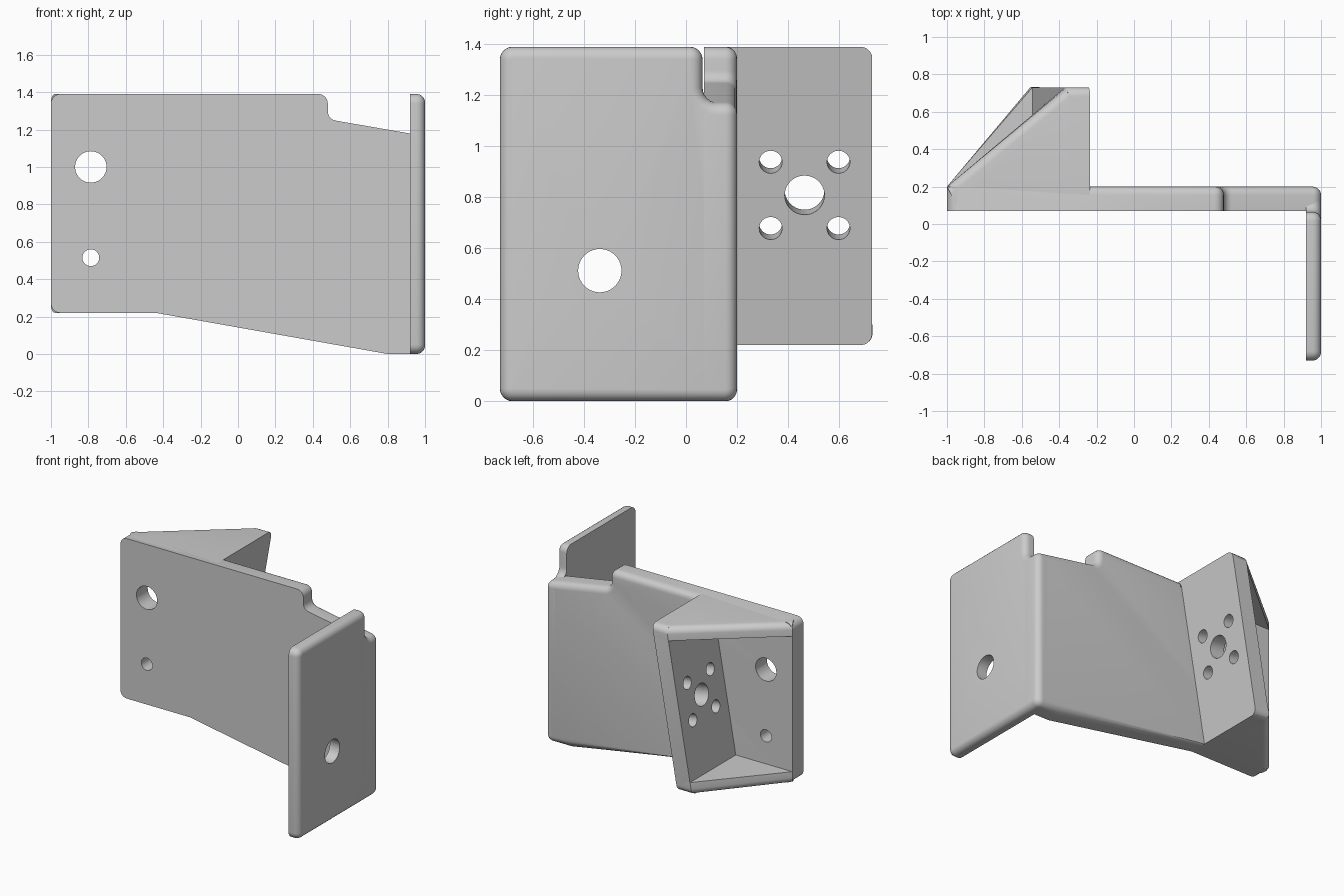
import bpy, bmesh, math
from mathutils import Vector

cube = bpy.data.objects.get("Cube")
if cube:
    bpy.data.objects.remove(cube, do_unlink=True)

GREY = (0.6, 0.6, 0.6, 1)
grey = bpy.data.materials.new("plain grey")
grey.use_nodes = True
grey.diffuse_color = GREY
grey.node_tree.nodes["Principled BSDF"].inputs["Base Color"].default_value = GREY

TOP, BASE = 1.39, 0.22      # heights of the bracket
FRONT, BACK, REAR = 0.07, 0.20, 0.73
ROUND = 0.045               # rounding of outer edges


def shear(z):
    """Sideways shift of the leaning mount plate at height z."""
    return (z - TOP) * 0.176


def fillet(corners, steps=6):
    """Outline from (a, b, radius) corners with rounded corners."""
    out = []
    for i, (a, b, r) in enumerate(corners):
        p = Vector((a, b))
        if r == 0:
            out.append(p)
            continue
        u = (Vector(corners[i - 1][:2]) - p).normalized()
        v = (Vector(corners[(i + 1) % len(corners)][:2]) - p).normalized()
        half = u.angle(v) / 2
        c = p + (u + v).normalized() * r / math.sin(half)
        d = r / math.tan(half)
        s, e = (p + u * d - c).normalized(), (p + v * d - c).normalized()
        out += [c + s.slerp(e, k / steps) * r for k in range(steps + 1)]
    return out


def finish(ob):
    bpy.context.view_layer.objects.active = ob
    for other in bpy.context.selected_objects:
        other.select_set(False)
    ob.select_set(True)
    bpy.ops.object.shade_smooth_by_angle(angle=math.radians(35))


def plate(name, corners, place, rounded=None):
    """Extrude an outline; place(a, b, t) maps it, t=1 is the outer side."""
    bm = bmesh.new()
    pts = fillet(corners)
    n = len(pts)
    inner, outer = [[bm.verts.new(place(p.x, p.y, t)) for p in pts] for t in (0, 1)]
    bm.faces.new(inner)
    bm.faces.new(outer)
    for i in range(n):
        j = (i + 1) % n
        bm.faces.new((inner[i], inner[j], outer[j], outer[i]))
    bmesh.ops.recalc_face_normals(bm, faces=bm.faces)
    if rounded:
        ring = set(outer)
        edges = [e for e in bm.edges if set(e.verts) <= ring
                 and rounded(e.verts[0].co, e.verts[1].co)]
        bmesh.ops.bevel(bm, geom=edges, offset=ROUND, segments=5, profile=0.5,
                        affect='EDGES', clamp_overlap=False)
    bmesh.ops.recalc_face_normals(bm, faces=bm.faces)
    me = bpy.data.meshes.new(name)
    bm.to_mesh(me)
    bm.free()
    me.materials.append(grey)
    ob = bpy.data.objects.new(name, me)
    bpy.context.collection.objects.link(ob)
    finish(ob)
    return ob


def drill(ob, centre, axis, radius):
    """Cut a round hole through a plate."""
    bpy.ops.mesh.primitive_cylinder_add(vertices=40, radius=radius, depth=0.5, location=centre)
    cutter = bpy.context.object
    cutter.rotation_euler = Vector(axis).to_track_quat('Z', 'Y').to_euler()
    cutter.hide_render = True
    cutter.data.materials.append(grey)
    mod = ob.modifiers.new("hole", 'BOOLEAN')
    mod.operation, mod.solver, mod.object = 'DIFFERENCE', 'EXACT', cutter
    # run the hole before the smoothing
    bpy.context.view_layer.objects.active = ob
    bpy.ops.object.modifier_move_to_index(modifier=mod.name, index=0)
    bpy.ops.object.modifier_apply(modifier=mod.name)
    bpy.data.objects.remove(cutter, do_unlink=True)
    finish(ob)


# Long main plate with stepped top and sloping underside
main = plate("main_plate",
             [(-1, BASE, .05), (-.44, BASE, 0), (.8, 0, 0), (1, 0, .05), (1, 1.165, .05),
              (.48, 1.255, .05), (.48, TOP, .05), (-.235, TOP, 0), (-1, TOP, .05)],
             lambda a, b, t: (a, FRONT + t * (BACK - FRONT), b),
             lambda p, q: (p.x + q.x) / 2 > -.3)
drill(main, (-.787, BACK, 1.0), (0, 1, 0), .084)
drill(main, (-.787, BACK, .515), (0, 1, 0), .045)

# End plate reaching forward, notched at its top rear corner
end = plate("end_plate",
            [(-REAR, 0, .05), (BACK, 0, .05), (BACK, 1.17, .05),
             (.065, 1.17, .06), (.065, TOP, .05), (-REAR, TOP, .05)],
            lambda a, b, t: (.92 + .08 * t, a, b),
            lambda p, q: True)
drill(end, (.96, -.338, .512), (1, 0, 0), .085)

# Leaning mount plate with a ring of four holes round a large one
mount = plate("mount_plate",
              [(.1, BASE, 0), (REAR, BASE, .05), (REAR, TOP, .05), (.1, TOP, 0)],
              lambda a, b, t: (-.353 + .118 * t + shear(b), a, b))
hole_y, hole_z = .465, .808
normal = (1, 0, -.176)
drill(mount, (-.235 + shear(hole_z), hole_y, hole_z), normal, .078)
for dy in (-.133, .133):
    for dz in (-.13, .13):
        z = hole_z + dz
        drill(mount, (-.235 + shear(z), hole_y + dy, z), normal, .045)

# Triangular gussets closing the bracket above and below
for name, z_out, z_in in (("top_gusset", TOP, TOP - .09), ("bottom_gusset", BASE, BASE + .09)):
    def place(a, b, t):
        z = z_in + t * (z_out - z_in)
        return (a if a < -.9 else a + shear(z), b, z)
    plate(name,
          [(-1, BACK, 0), (-.353, REAR, 0), (-.235, REAR, 0), (-.235, .1, 0), (-.95, .1, 0)],
          place,
          lambda p, q: p.y + q.y > .5 and abs(p.x - q.x) > .01)
